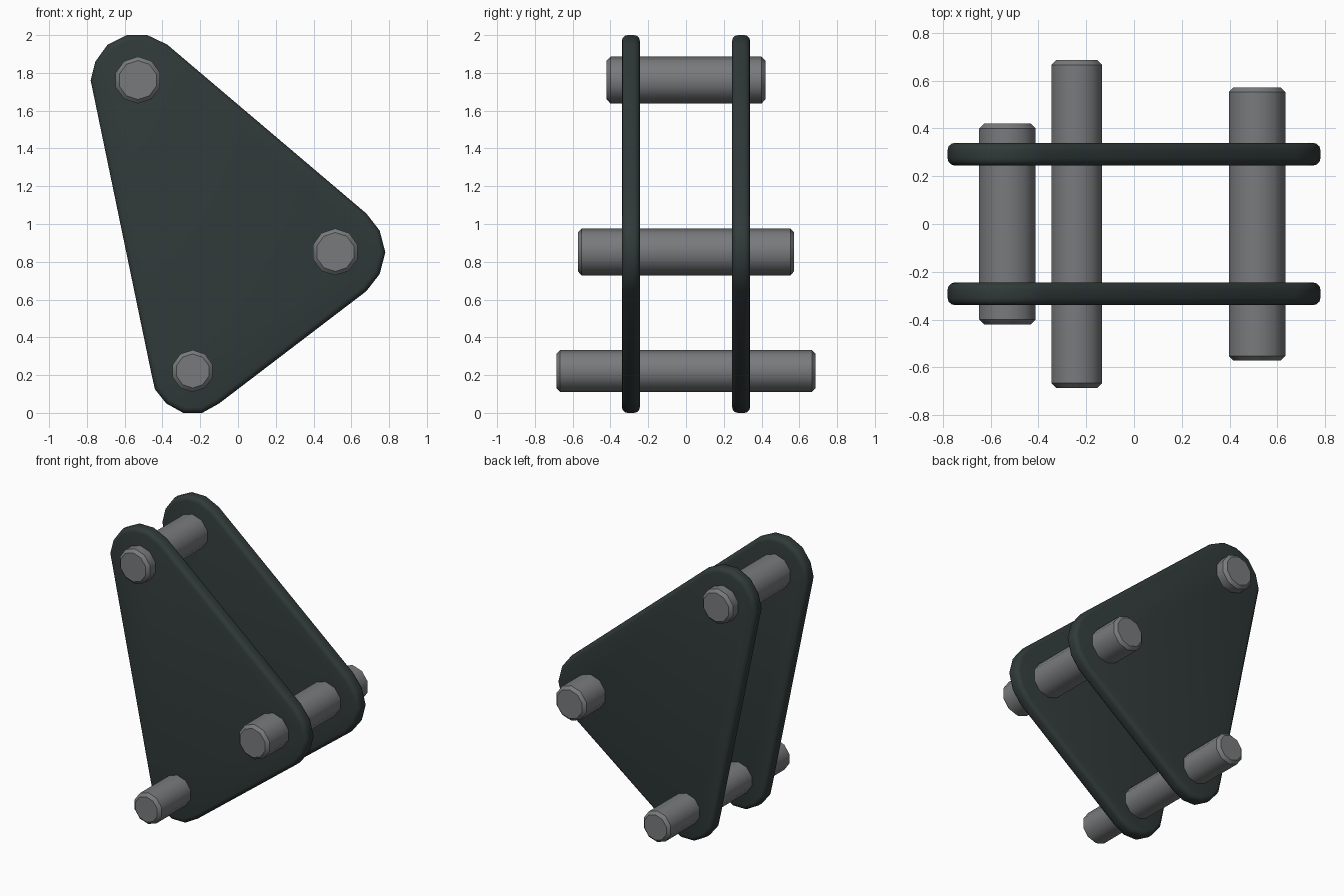
import bpy, bmesh, math
from mathutils import Matrix

cube = bpy.data.objects.get("Cube")
if cube:
    bpy.data.objects.remove(cube, do_unlink=True)


def make_material(name, rgb):
    mat = bpy.data.materials.new(name)
    mat.use_nodes = True
    mat.diffuse_color = (*rgb, 1)
    mat.node_tree.nodes["Principled BSDF"].inputs["Base Color"].default_value = (*rgb, 1)
    return mat


dark_metal = make_material("dark green grey", (0.030, 0.042, 0.041))
steel = make_material("steel grey", (0.19, 0.195, 0.2))


def finish(name, bm, mat):
    bmesh.ops.recalc_face_normals(bm, faces=bm.faces)
    mesh = bpy.data.meshes.new(name)
    bm.to_mesh(mesh)
    bm.free()
    mesh.materials.append(mat)
    obj = bpy.data.objects.new(name, mesh)
    bpy.context.scene.collection.objects.link(obj)
    bpy.ops.object.select_all(action="DESELECT")
    obj.select_set(True)
    bpy.context.view_layer.objects.active = obj
    bpy.ops.object.shade_smooth_by_angle(angle=math.radians(40))
    return obj


# Rounded triangular side plates
OUTLINE = [
    (-0.78, 1.76), (-0.755, 1.86), (-0.69, 1.95), (-0.59, 2.0), (-0.48, 2.0), (-0.375, 1.95),
    (0.68, 1.055), (0.75, 0.965), (0.78, 0.85), (0.75, 0.735), (0.68, 0.645),
    (-0.10, 0.05), (-0.19, 0.0), (-0.29, 0.0), (-0.38, 0.05), (-0.44, 0.125), (-0.46, 0.215),
]
PLATE_Y, THICKNESS = 0.292, 0.095


def plate(name, y):
    bm = bmesh.new()
    face = bm.faces.new([bm.verts.new((x, y - THICKNESS / 2, z)) for x, z in OUTLINE])
    extruded = bmesh.ops.extrude_face_region(bm, geom=[face], use_keep_orig=True)
    moved = [v for v in extruded["geom"] if isinstance(v, bmesh.types.BMVert)]
    bmesh.ops.translate(bm, verts=moved, vec=(0, THICKNESS, 0))
    # Round the rims of both broad faces
    rims = [e for e in bm.edges if abs(e.verts[0].co.y - e.verts[1].co.y) < 0.001]
    bmesh.ops.bevel(bm, geom=rims, offset=0.03, segments=3, profile=0.5, affect="EDGES")
    return finish(name, bm, dark_metal)


plate("front_plate", -PLATE_Y)
plate("back_plate", PLATE_Y)


# Ten-sided pins with chamfered ends
def pin(name, x, z, radius, half_length, chamfer=0.02):
    bm = bmesh.new()
    bmesh.ops.create_cone(bm, cap_ends=True, segments=10, radius1=radius,
                          radius2=radius, depth=2 * half_length)
    ends = [e for e in bm.edges if abs(e.verts[0].co.z - e.verts[1].co.z) < 0.001]
    bmesh.ops.bevel(bm, geom=ends, offset=chamfer, segments=1, affect="EDGES")
    # Lay along y with one corner pointing up
    turn = Matrix.Rotation(math.pi / 2, 4, "X")
    bmesh.ops.transform(bm, matrix=Matrix.Translation((x, 0, z)) @ turn, verts=bm.verts)
    return finish(name, bm, steel)


pin("top_pin", -0.53, 1.762, 0.124, 0.42)
pin("side_pin", 0.515, 0.852, 0.124, 0.572)
pin("bottom_pin", -0.24, 0.222, 0.111, 0.686)
